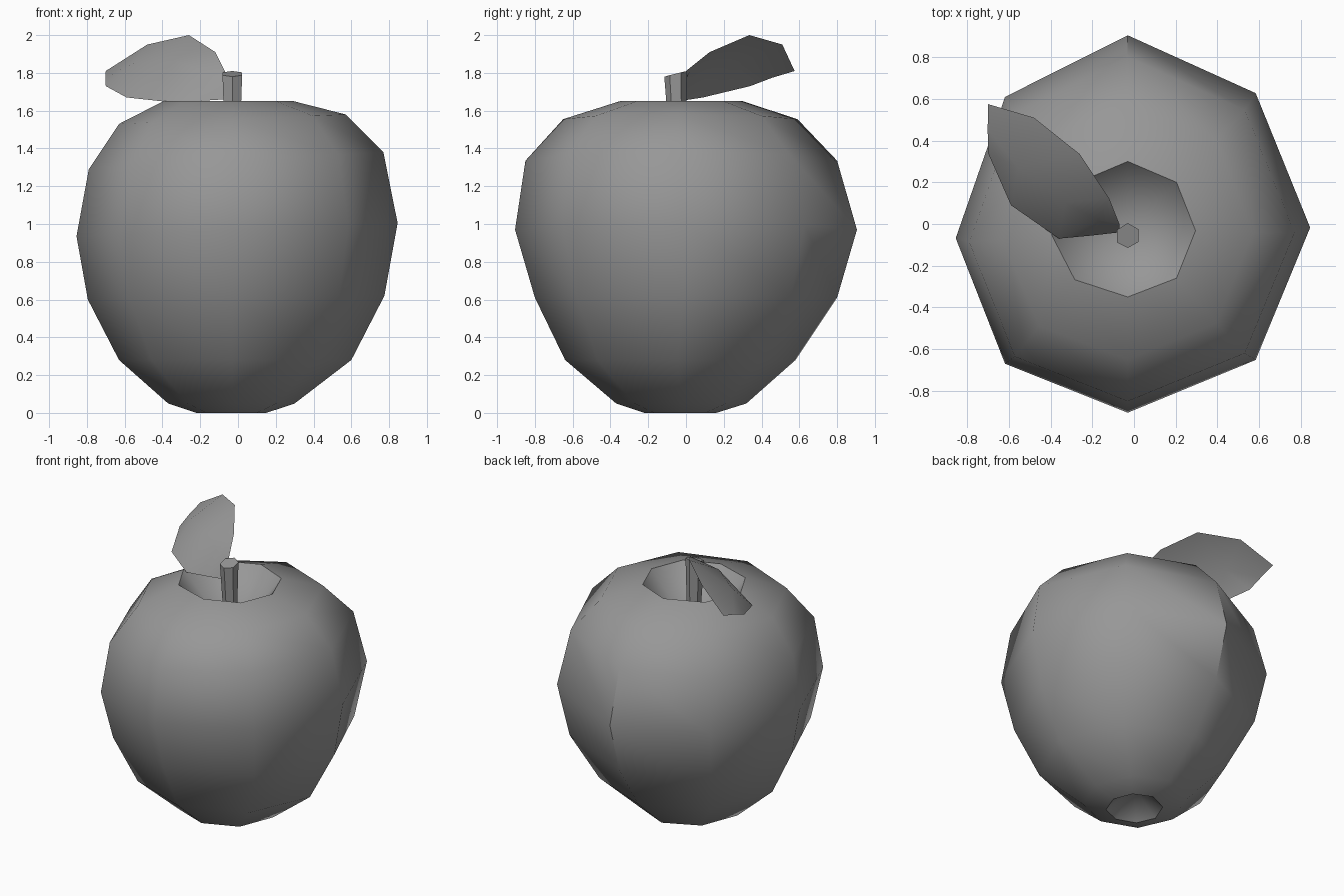
import bpy, bmesh
from math import cos, sin, radians, tau
from mathutils import Vector

if "Cube" in bpy.data.objects:
    bpy.data.objects.remove(bpy.data.objects["Cube"])

grey = bpy.data.materials.new("dark_grey")
grey.diffuse_color = (.31, .31, .31, 1)
grey.use_nodes = True
grey.node_tree.nodes["Principled BSDF"].inputs["Base Color"].default_value = grey.diffuse_color


def finish(name, bm, angle):
    bmesh.ops.recalc_face_normals(bm, faces=bm.faces)
    mesh = bpy.data.meshes.new(name)
    bm.to_mesh(mesh)
    bm.free()
    mesh.materials.append(grey)
    ob = bpy.data.objects.new(name, mesh)
    bpy.context.collection.objects.link(ob)
    bpy.ops.object.select_all(action='DESELECT')
    ob.select_set(True)
    bpy.context.view_layer.objects.active = ob
    bpy.ops.object.shade_smooth_by_angle(angle=radians(angle))
    return ob


def ring(bm, n, z, tilt, cx, rx, cy, ry, phase=0.0, ytilt=0.0):
    # slightly uneven outline: front/back points stay on x = -0.03, sides sag toward the front
    verts = []
    for i in range(n):
        a = phase + tau * i / n
        c, s = cos(a), sin(a)
        x = cx + rx * c + (-.03 - cx) * s * s
        y = cy + ry * s + rx * (-.05 + .03 * c) * c * c
        verts.append(bm.verts.new((x, y, z + tilt * c + ytilt * s)))
    return verts


def bridge(bm, a, b):
    n = len(a)
    for i in range(n):
        bm.faces.new((a[i], a[(i + 1) % n], b[(i + 1) % n], b[i]))


def cone_cap(bm, loop, tip):
    v = bm.verts.new(tip)
    for i in range(len(loop)):
        bm.faces.new((loop[i], loop[(i + 1) % len(loop)], v))


# Fruit body: eight-sided rings (z, tilt, cx, rx, cy, ry), dimpled at both ends
profile = [
    (1.65, 0, -.05, .345, -.025, .325),
    (1.555, .025, -.03, .60, -.03, .62),
    (1.335, .045, -.01, .78, -.025, .825),
    (.97, .035, -.005, .85, 0, .905),
    (.61, .01, -.01, .785, 0, .80),
    (.28, 0, -.015, .615, -.03, .61),
    (.05, 0, -.035, .335, -.025, .345),
    (0, 0, -.035, .185, -.03, .19),
]
bm = bmesh.new()
rings = [ring(bm, 8, *p) for p in profile]
for a, b in zip(rings, rings[1:]):
    bridge(bm, a, b)
cone_cap(bm, rings[0], (-.03, -.03, 1.28))
cone_cap(bm, rings[-1], (-.03, -.03, .15))
finish("fruit_body", bm, 48)

# Stem: six-sided, flaring and leaning slightly forward
bm = bmesh.new()
top = ring(bm, 6, 1.795, 0, -.03, .06, -.055, .06, tau / 12, .015)
low = ring(bm, 6, 1.30, 0, -.03, .04, -.04, .036, tau / 12)
bridge(bm, top, low)
bm.faces.new(top)
bm.faces.new(low)
finish("stem", bm, 30)

# Leaf: upper and lower edges with a raised midrib between them
upper = [(-.07, 0, 1.81), (-.12, .125, 1.91), (-.26, .335, 2.0), (-.48, .51, 1.95), (-.70, .575, 1.81)]
lower = [(-.07, -.04, 1.66), (-.20, -.055, 1.652), (-.36, -.07, 1.645), (-.59, .09, 1.67), (-.70, .34, 1.73)]
bulge = [0, .03, .055, .055, .005]
up = Vector((-.37, -.54, .75))
bm = bmesh.new()
rows = []
for a, b, h in zip(upper, lower, bulge):
    mid = (Vector(a) + Vector(b)) / 2 + up * h
    rows.append([bm.verts.new(p) for p in (a, mid, b)])
for r, s in zip(rows, rows[1:]):
    for i in range(2):
        bm.faces.new((r[i], r[i + 1], s[i + 1], s[i]))
finish("leaf", bm, 50)
